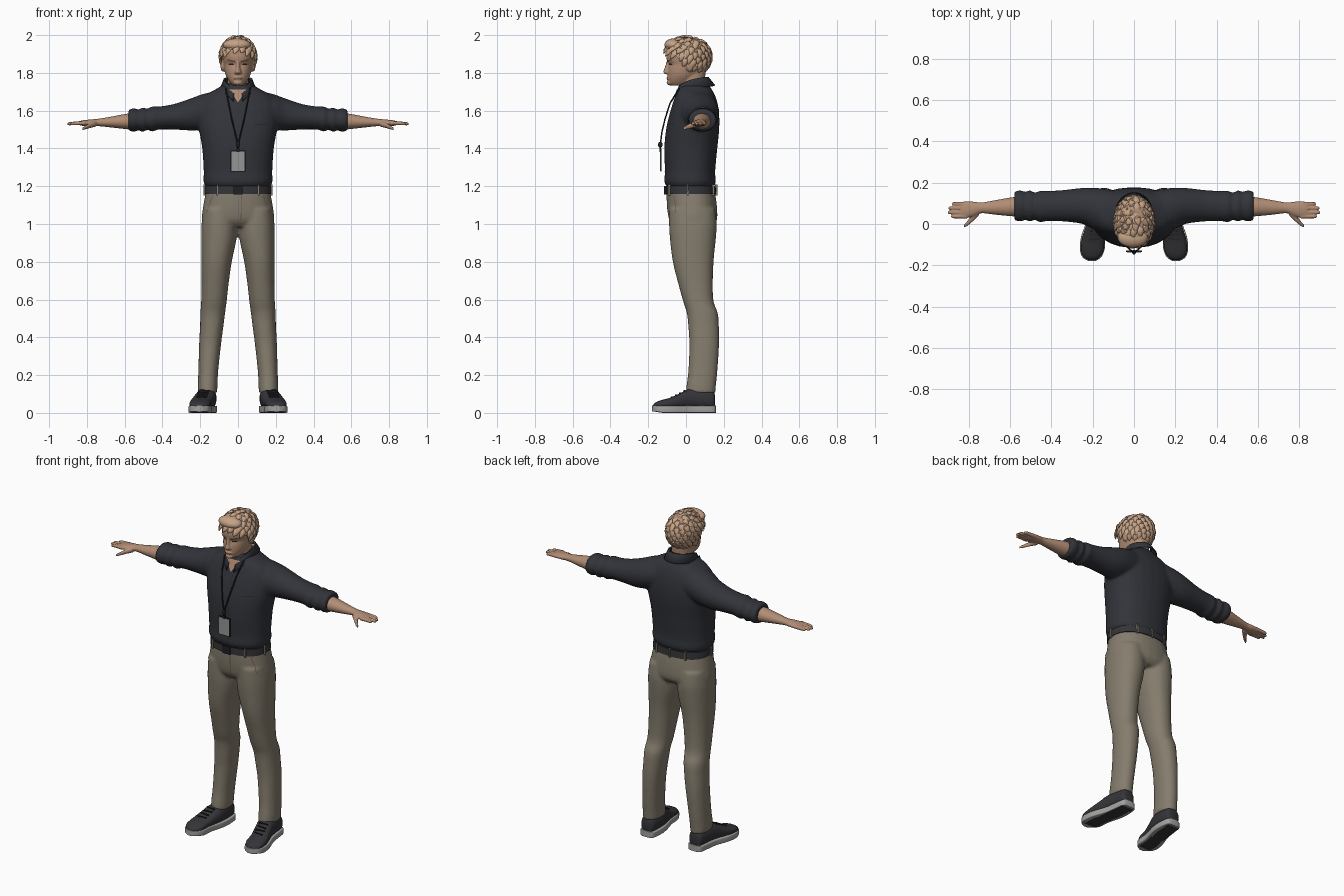
import bpy, bmesh, math, random
from mathutils import Vector, Matrix

if "Cube" in bpy.data.objects:
    bpy.data.objects.remove(bpy.data.objects["Cube"])

random.seed(4)


def material(name, r, g, b):
    m = bpy.data.materials.new(name)
    m.diffuse_color = (r, g, b, 1)
    m.use_nodes = True
    m.node_tree.nodes["Principled BSDF"].inputs["Base Color"].default_value = m.diffuse_color
    return m


SHIRT = material("charcoal cloth", .032, .034, .042)
PANTS = material("khaki cloth", .235, .205, .155)
SKIN = material("skin", .44, .265, .175)
HAIR = material("blond hair", .56, .365, .24)
DARK = material("dark trim", .014, .014, .017)
SHOE = material("shoe cloth", .035, .035, .041)
SOLE = material("pale rubber", .36, .36, .35)
CARD = material("grey card", .30, .30, .30)
BROW = material("brow", .16, .09, .055)


def bridge(bm, rings):
    """Skin a list of vertex rings and close both ends."""
    n = len(rings[0])
    for a, b in zip(rings, rings[1:]):
        for i in range(n):
            bm.faces.new((a[i], a[(i + 1) % n], b[(i + 1) % n], b[i]))
    bm.faces.new(rings[0])
    bm.faces.new(rings[-1])


def loft(bm, axis, rows, p=2.0, n=28, steps=4):
    """Rows: (position on axis, min/max of first other axis, min/max of second)."""
    fine = []
    for k in range(len(rows) - 1):
        q = [Vector(rows[max(0, min(len(rows) - 1, k + j))]) for j in (-1, 0, 1, 2)]
        for s in range(steps):
            t = s / steps
            fine.append(q[1] + .5 * t * (q[2] - q[0] + t * (2 * q[0] - 5 * q[1] + 4 * q[2] - q[3]
                        + t * (3 * (q[1] - q[2]) + q[3] - q[0]))))
    fine.append(Vector(rows[-1]))
    rings = []
    for w, a0, a1, b0, b1 in fine:
        ring = []
        for i in range(n):
            c, s = math.cos(math.tau * (i + .5) / n), math.sin(math.tau * (i + .5) / n)
            u = (a0 + a1) / 2 + (a1 - a0) / 2 * math.copysign(abs(c) ** (2 / p), c)
            v = (b0 + b1) / 2 + (b1 - b0) / 2 * math.copysign(abs(s) ** (2 / p), s)
            ring.append(bm.verts.new({'x': (w, u, v), 'y': (u, w, v), 'z': (u, v, w)}[axis]))
        rings.append(ring)
    bridge(bm, rings)


def ball(bm, c, r):
    m = Matrix.Translation(c) @ Matrix.Diagonal((*r, 1))
    return bmesh.ops.create_uvsphere(bm, u_segments=24, v_segments=16, radius=1, matrix=m)


def box(bm, c, size, turn=0):
    m = Matrix.Translation(c) @ Matrix.Rotation(turn, 4, 'Z') @ Matrix.Diagonal((*size, 1))
    bmesh.ops.create_cube(bm, size=1, matrix=m)


def mirror(bm):
    g = bmesh.ops.duplicate(bm, geom=bm.verts[:] + bm.edges[:] + bm.faces[:])
    for v in g['geom']:
        if isinstance(v, bmesh.types.BMVert):
            v.co.x *= -1


def finish(name, bm, mats, voxel=0, soften=3):
    bmesh.ops.recalc_face_normals(bm, faces=bm.faces[:])
    for f in bm.faces:
        f.smooth = True
    me = bpy.data.meshes.new(name)
    bm.to_mesh(me)
    bm.free()
    ob = bpy.data.objects.new(name, me)
    bpy.context.collection.objects.link(ob)
    for m in mats:
        me.materials.append(m)
    if voxel:
        r = ob.modifiers.new("blend", 'REMESH')
        r.mode, r.voxel_size, r.use_smooth_shade = 'VOXEL', voxel, True
        s = ob.modifiers.new("soften", 'SMOOTH')
        s.factor, s.iterations = .5, soften
    else:
        bpy.context.view_layer.objects.active = ob
        ob.select_set(True)
        bpy.ops.object.shade_smooth_by_angle(angle=math.radians(40))
        ob.select_set(False)
    return ob


def patch(name, corners, target, mat, offset=.003, n=10):
    """Thin painted detail pressed onto the front of a target; corners are (x, z)."""
    bm = bmesh.new()
    a, b, c, d = (Vector(q) for q in corners)
    g = [[bm.verts.new((q.x, -.4, q.y)) for q in
          ((a.lerp(b, i / n)).lerp(d.lerp(c, i / n), j / n) for i in range(n + 1))] for j in range(n + 1)]
    for j in range(n):
        for i in range(n):
            bm.faces.new((g[j][i], g[j][i + 1], g[j + 1][i + 1], g[j + 1][i]))
    ob = finish(name, bm, [mat])
    w = ob.modifiers.new("press", 'SHRINKWRAP')
    w.target, w.wrap_method, w.wrap_mode = target, 'PROJECT', 'ABOVE_SURFACE'
    w.use_project_y, w.offset = True, offset
    return ob


# Shirt: sleeves with rolled cuffs, then torso
bm = bmesh.new()
loft(bm, 'x', [(.08, -.03, .16, 1.52, 1.71), (.18, -.03, .175, 1.50, 1.69), (.25, .0, .175, 1.495, 1.665),
               (.34, .012, .165, 1.50, 1.635), (.42, .014, .16, 1.50, 1.622), (.455, .008, .162, 1.488, 1.622),
               (.48, .02, .152, 1.50, 1.61), (.505, .01, .164, 1.485, 1.617), (.525, .02, .155, 1.497, 1.605),
               (.55, .012, .163, 1.488, 1.613), (.58, .018, .158, 1.495, 1.605)])
mirror(bm)
loft(bm, 'z', [(1.195, -.168, .168, -.10, .148), (1.225, -.183, .183, -.115, .158), (1.28, -.182, .182, -.112, .155),
               (1.40, -.19, .19, -.115, .166), (1.50, -.207, .207, -.106, .176), (1.58, -.215, .215, -.088, .176),
               (1.64, -.205, .205, -.07, .167), (1.685, -.17, .17, -.055, .152), (1.715, -.115, .115, -.045, .135),
               (1.745, -.07, .07, -.032, .115)], p=2.3)
shirt = finish("shirt", bm, [SHIRT], .009, 4)

# Collar: folded strip, open at the throat
bm = bmesh.new()
cols = []
for i in range(33):
    t = -1 + i / 16
    a = t * math.radians(166)
    k = abs(t)
    row = []
    for rx, ry, z in ((.064, .072, 1.775 - .07 * k ** 3), (.076, .084, 1.778 - .07 * k ** 3),
                      (.095, .118, 1.735 - .02 * k - .065 * k ** 4)):
        row.append(bm.verts.new((rx * math.sin(a), .036 + ry * math.cos(a), z)))
    cols.append(row)
for a, b in zip(cols, cols[1:]):
    for j in (0, 1):
        bm.faces.new((a[j], b[j], b[j + 1], a[j + 1]))
collar = finish("collar", bm, [SHIRT])
collar.modifiers.new("thickness", 'SOLIDIFY').thickness = .006

# Trousers: legs and seat
bm = bmesh.new()
loft(bm, 'z', [(1.08, .008, .185, -.09, .155), (1.0, .004, .193, -.09, .163), (.92, .008, .195, -.085, .158),
               (.80, .033, .194, -.07, .146), (.68, .05, .193, -.04, .142), (.59, .06, .195, -.015, .146),
               (.53, .068, .199, .004, .168), (.46, .077, .201, .012, .174), (.36, .09, .206, .018, .175),
               (.22, .105, .21, .012, .166), (.14, .109, .213, .002, .158), (.105, .11, .212, .0, .156)], p=2.2)
mirror(bm)
loft(bm, 'z', [(1.2, -.166, .166, -.10, .146), (1.15, -.175, .175, -.103, .157), (1.08, -.187, .187, -.10, .165),
               (1.02, -.192, .192, -.088, .164), (.985, -.17, .17, -.06, .14)], p=2.3)
pants = finish("trousers", bm, [PANTS], .009, 4)
patch("fly_seam", [(.014, 1.02), (.018, 1.02), (.02, 1.15), (.016, 1.15)], pants, BROW, .0015)
for s in (-1, 1):
    patch("pocket_seam", [(s * .163, 1.06), (s * .166, 1.06), (s * .135, 1.15), (s * .132, 1.15)], pants, BROW, .0015)

# Belt, buckle and loops
bm = bmesh.new()
loft(bm, 'z', [(1.158, -.177, .177, -.108, .16), (1.20, -.175, .175, -.108, .157)], p=2.3, n=48, steps=1)
finish("belt", bm, [SHOE])
bm = bmesh.new()
box(bm, (0, -.11, 1.179), (.05, .012, .046))
finish("buckle", bm, [DARK])
bm = bmesh.new()
for deg in (-125, -55, -5, 60, 90, 120, 185, 235):
    if deg in (90, 60, 120, -55, -125, -5, 185):
        a = math.radians(deg)
        c, s = math.cos(a), math.sin(a)
        e = 2 / 2.3
        box(bm, (math.copysign(abs(c) ** e, c) * .178, .025 + math.copysign(abs(s) ** e, s) * .135, 1.18),
            (.008, .012, .056), a + math.pi / 2 if abs(c) > .9 else 0)
finish("belt_loops", bm, [PANTS])

# Head, neck, nose and ears
bm = bmesh.new()
loft(bm, 'z', [(1.733, -.028, .028, -.078, .0), (1.752, -.045, .045, -.092, .03), (1.785, -.064, .064, -.096, .07),
               (1.82, -.073, .073, -.095, .10), (1.845, -.076, .076, -.09, .11), (1.868, -.078, .078, -.102, .115),
               (1.90, -.08, .08, -.102, .118), (1.945, -.075, .075, -.088, .11), (1.98, -.045, .045, -.05, .075)], p=2.2)
loft(bm, 'z', [(1.64, -.065, .065, -.035, .10), (1.72, -.057, .057, -.03, .098), (1.82, -.058, .058, -.03, .105)])
loft(bm, 'z', [(1.793, -.015, .015, -.108, -.07), (1.803, -.018, .018, -.121, -.07), (1.825, -.012, .012, -.114, -.07),
               (1.862, -.01, .01, -.103, -.07)], n=14)
ball(bm, (0, -.086, 1.748), (.024, .017, .014))
ball(bm, (0, -.092, 1.772), (.024, .012, .009))
for s in (-1, 1):
    ball(bm, (s * .08, .02, 1.838), (.013, .021, .032))
head = finish("head", bm, [SKIN], .005, 2)
patch("mouth", [(-.022, 1.771), (.022, 1.771), (.018, 1.774), (-.018, 1.774)], head, BROW, .002)
for s in (-1, 1):
    patch("brow", [(s * .014, 1.856), (s * .056, 1.867), (s * .052, 1.873), (s * .014, 1.864)], head, BROW, .003)
    patch("eye", [(s * .02, 1.842), (s * .048, 1.843), (s * .044, 1.850), (s * .024, 1.849)], head, DARK, .002)
patch("throat", [(-.045, 1.712), (.045, 1.712), (.002, 1.645), (-.002, 1.645)], shirt, SKIN)
patch("placket", [(.012, 1.24), (.014, 1.24), (.014, 1.63), (.012, 1.63)], shirt, DARK, .001)
patch("chest_pocket_seam", [(.09, 1.523), (.155, 1.528), (.155, 1.531), (.09, 1.526)], shirt, DARK, .001)

# Hair: trimmed cap, raised fringe and layered tufts
bm = bmesh.new()
centre, radii = Vector((0, .008, 1.885)), Vector((.091, .12, .103))
ball(bm, centre, radii)
bmesh.ops.bisect_plane(bm, geom=bm.verts[:] + bm.edges[:] + bm.faces[:], plane_co=(0, 0, 1.85),
                       plane_no=(0, -.67, -1), clear_outer=True)
ball(bm, (-.006, -.066, 1.948), (.073, .048, .034))
crown = Vector((0, .35, .94))
for k in range(170):
    z = 1 - 2 * (k + .5) / 170
    a = k * 2.39996
    d = Vector((math.sqrt(1 - z * z) * math.cos(a), math.sqrt(1 - z * z) * math.sin(a), z))
    at = centre + d * radii
    if at.z < 1.875 - .6 * at.y:
        continue
    t = d * d.dot(crown) - crown + Vector((-.5 if at.y < -.03 else -.15, 0, 0))
    t = (t - d * t.dot(d)).normalized()
    across, length = d.cross(t), random.uniform(.35, .6)
    rings = []
    for q, w, lift in ((-.1, .3, .98), (.15, 1, 1.03), (.5, .9, 1.06), (.8, .5, 1.07), (1, .06, 1.09)):
        e = (d + t * q * length).normalized()
        mid = centre + e * radii * lift
        rings.append([bm.verts.new(mid + across * (.017 * w * math.cos(i * math.tau / 8))
                                   + e * (.009 * w * math.sin(i * math.tau / 8))) for i in range(8)])
    bridge(bm, rings)
finish("hair", bm, [HAIR])

# Forearms and hands
bm = bmesh.new()
loft(bm, 'x', [(.54, .035, .135, 1.497, 1.59), (.60, .038, .128, 1.503, 1.582), (.68, .046, .114, 1.512, 1.567),
               (.74, .052, .104, 1.518, 1.557), (.775, .038, .108, 1.517, 1.554), (.82, .028, .109, 1.519, 1.549),
               (.84, .032, .106, 1.524, 1.545)])
for y, tip in ((.098, .882), (.077, .9), (.056, .903), (.036, .887)):
    loft(bm, 'x', [(.81, y - .01, y + .01, 1.522, 1.546), (.86, y - .009, y + .009, 1.523, 1.543),
                   (tip - .006, y - .008, y + .008, 1.522, 1.539), (tip, y - .004, y + .004, 1.526, 1.534)], n=12)
loft(bm, 'x', [(.752, .04, .075, 1.515, 1.545), (.782, .012, .05, 1.508, 1.536), (.806, -.008, .017, 1.501, 1.522),
               (.824, -.018, -.004, 1.497, 1.510)], n=12)
mirror(bm)
finish("forearms_and_hands", bm, [SKIN], .0045, 1)

# Shoes: uppers, soles and laces
bm = bmesh.new()
loft(bm, 'y', [(.153, .14, .19, .03, .095), (.14, .122, .205, .02, .118), (.08, .114, .215, .02, .13),
               (.02, .117, .225, .02, .128), (-.03, .13, .24, .02, .105), (-.08, .142, .254, .02, .082),
               (-.13, .148, .257, .02, .068), (-.16, .165, .244, .02, .056), (-.174, .185, .222, .025, .042)], p=2.4)
mirror(bm)
finish("shoe_uppers", bm, [SHOE])
bm = bmesh.new()
rows = [(.158, .14, .19), (.145, .118, .208), (.08, .11, .218), (.02, .116, .228), (-.06, .137, .256),
        (-.12, .142, .262), (-.16, .158, .25), (-.18, .187, .22)]
loft(bm, 'y', [(*r, .0 if r[0] > -.14 else .006, .038) for r in rows], p=9, n=32)
mirror(bm)
bm.normal_update()
for f in bm.faces:
    c = f.calc_center_median()
    edge = abs(abs(c.x) - (.183 - .12 * c.y))
    f.material_index = int(c.z < .01 and edge < .04 and -.15 < c.y < .14)
finish("shoe_soles", bm, [SOLE, SHOE])
bm = bmesh.new()
for i in range(4):
    y = -.008 - .022 * i
    box(bm, (.178 - .2 * y, y, .116 + .5 * (y + .008)), (.055, .007, .008), .1 * (-1) ** i)
mirror(bm)
finish("laces", bm, [DARK])

# Lanyard cord, clip and badge
cu = bpy.data.curves.new("lanyard", 'CURVE')
cu.dimensions, cu.bevel_depth, cu.bevel_resolution = '3D', .004, 2
for s in (-1, 1):
    sp = cu.splines.new('POLY')
    pts = [(s * .066, -.035, 1.72), (s * .05, -.084, 1.64), (s * .034, -.11, 1.56), (s * .017, -.127, 1.49),
           (s * .003, -.135, 1.43), (0, -.136, 1.38)]
    sp.points.add(len(pts) - 1)
    for q, co in zip(sp.points, pts):
        q.co = (*co, 1)
cu.materials.append(DARK)
bpy.context.collection.objects.link(bpy.data.objects.new("lanyard", cu))
bm = bmesh.new()
ball(bm, (0, -.136, 1.42), (.009, .012, .016))
box(bm, (0, -.134, 1.39), (.018, .008, .018))
box(bm, (0, -.1325, 1.333), (.078, .006, .112))
finish("badge_holder", bm, [DARK])
bm = bmesh.new()
box(bm, (0, -.1345, 1.333), (.07, .007, .103))
finish("badge_card", bm, [CARD])
